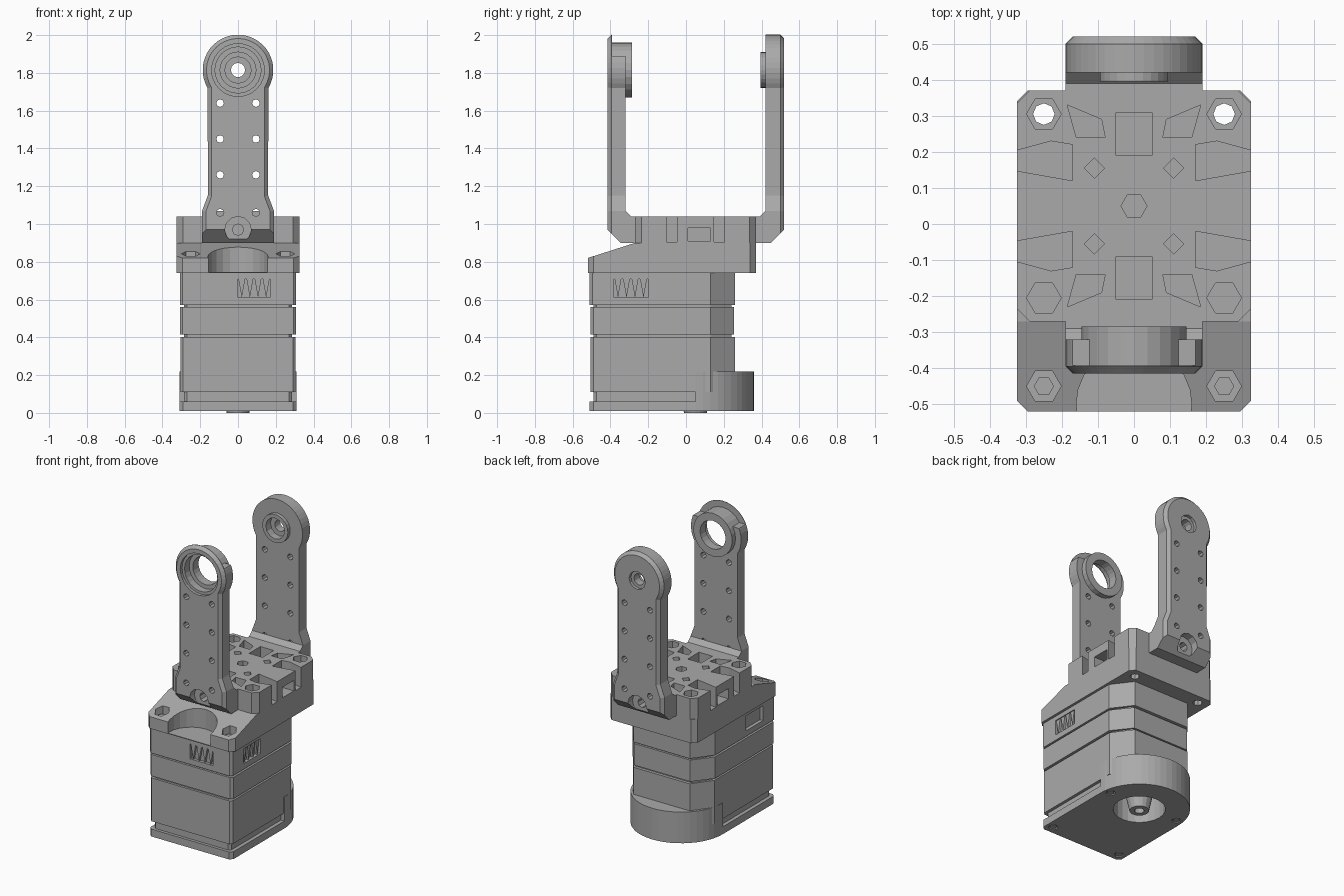
import bpy, bmesh
from math import sin, cos, radians

if "Cube" in bpy.data.objects:
    bpy.data.objects.remove(bpy.data.objects["Cube"], do_unlink=True)

grey = bpy.data.materials.new("plain grey")
grey.use_nodes = True
grey.diffuse_color = (0.4, 0.4, 0.4, 1)
grey.node_tree.nodes["Principled BSDF"].inputs["Base Color"].default_value = (0.4, 0.4, 0.4, 1)

CY = 0.05      # depth of the output axis
HEAD = 1.815   # height of the bracket pivot


def arc(cx, cy, r, a0=0, a1=360, n=24):
    """Points on an arc; a full turn leaves out the repeated end point."""
    steps = n if a1 - a0 == 360 else n + 1
    angles = [radians(a0 + (a1 - a0) * i / n) for i in range(steps)]
    return [(cx + r * cos(a), cy + r * sin(a)) for a in angles]


def rect(x0, x1, y0, y1, c=0):
    """Rectangle, with corner chamfers when c is given."""
    if not c:
        return [(x0, y0), (x1, y0), (x1, y1), (x0, y1)]
    return [(x0 + c, y0), (x1 - c, y0), (x1, y0 + c), (x1, y1 - c),
            (x1 - c, y1), (x0 + c, y1), (x0, y1 - c), (x0, y0 + c)]


def prism(name, pts, a, b, axis="z", bevel=0):
    """Extrude a 2D profile from a to b along an axis; bevel the rim at b."""
    place = {"z": lambda u, v, w: (u, v, w),
             "y": lambda u, v, w: (u, w, v),
             "x": lambda u, v, w: (w, u, v)}[axis]
    bm = bmesh.new()
    low = [bm.verts.new(place(u, v, a)) for u, v in pts]
    high = [bm.verts.new(place(u, v, b)) for u, v in pts]
    bm.faces.new(low)
    cap = bm.faces.new(high)
    for i in range(len(pts)):
        j = (i + 1) % len(pts)
        bm.faces.new((low[i], low[j], high[j], high[i]))
    bmesh.ops.recalc_face_normals(bm, faces=bm.faces)
    if bevel:
        bmesh.ops.bevel(bm, geom=list(cap.edges), offset=bevel, segments=1,
                        affect="EDGES", clamp_overlap=True)
    mesh = bpy.data.meshes.new(name)
    bm.to_mesh(mesh)
    bm.free()
    mesh.materials.append(grey)
    obj = bpy.data.objects.new(name, mesh)
    bpy.context.collection.objects.link(obj)
    return obj


def cut(obj, pts, a, b, axis="z"):
    """Subtract an extruded profile from an object."""
    cutter = prism("cutter", pts, a, b, axis)
    cutter.hide_render = True
    mod = obj.modifiers.new("cut", "BOOLEAN")
    mod.operation = "DIFFERENCE"
    mod.solver = "EXACT"
    mod.object = cutter
    bpy.context.view_layer.objects.active = obj
    bpy.ops.object.modifier_apply(modifier=mod.name)
    bpy.data.objects.remove(cutter, do_unlink=True)


def body_outline(w, front, back, c=0.015):
    return [(-w + c, front), (w - c, front), (w, front + c), (w, 0.13),
            (0.21, back), (-0.21, back), (-w, 0.13), (-w, front + c)]


# Motor housing: three stacked shells around an inset core
prism("housing_core", body_outline(0.285, -0.49, 0.24), 0.03, 0.72)
lower = prism("lower_housing", body_outline(0.305, -0.505, 0.26), 0.11, 0.402)
prism("middle_housing", body_outline(0.308, -0.505, 0.255), 0.415, 0.56)
upper = prism("upper_housing", body_outline(0.308, -0.51, 0.26), 0.572, 0.745)
for s in (-1, 1):
    cut(upper, rect(-0.38, -0.2, 0.61, 0.71), s * 0.27, s * 0.33, "x")
cut(upper, rect(0.0, 0.17, 0.61, 0.71), -0.53, -0.47, "y")

# Pointed ribs inside the connector openings
for i in range(4):
    y = -0.36 + i * 0.045
    prism("side_rib", [(y - 0.018, 0.71), (y + 0.018, 0.71), (y, 0.61)], 0.26, 0.302, "x")
    x = 0.02 + i * 0.043
    prism("front_rib", [(x - 0.018, 0.71), (x + 0.018, 0.71), (x, 0.61)], -0.505, -0.46, "y")

# Rounded bottom cover and idler boss
cover = prism("bottom_cover", rect(-0.31, 0.31, -0.51, -0.2, 0.02)[:3]
              + arc(0, CY, 0.31, 0, 180) + [(-0.31, -0.49)], 0.01, 0.06)
boss = prism("idler_boss", arc(0, CY, 0.31, 0, 180), 0.05, 0.22)
core = bpy.data.objects["housing_core"]
for part in (cover, boss, core, lower):
    cut(part, arc(0, CY, 0.16), -0.05, 0.17)
horn = prism("idler_horn", arc(0, CY, 0.1, n=16), 0.01, 0.18)
for v in horn.data.vertices:
    if v.co.z < 0.05:
        v.co.x *= 0.6
        v.co.y = CY + (v.co.y - CY) * 0.6
        v.co.z = 0.0
cut(horn, arc(0, CY, 0.03, n=12), -0.05, 0.08)

# Cover screws
for s in (-1, 1):
    for y in (-0.455, 0.09):
        cut(cover, arc(s * 0.262, y, 0.03, n=8), -0.02, 0.03)
        prism("cover_screw", arc(s * 0.262, y, 0.022, n=8), 0.012, 0.12)

# Mounting frame with a sloped nose and a round clearance in front
frame = prism("mounting_frame", [(-0.52, 0.74), (0.37, 0.74), (0.37, 0.9),
                                 (-0.27, 0.9), (-0.52, 0.82)], -0.325, 0.325, "x")
cut(frame, arc(0, -0.5, 0.16), 0.745, 1.0)
for s in (-1, 1):
    for y, d in ((-0.52, 1), (0.37, -1)):
        cut(frame, [(s * 0.34, y - d * 0.015), (s * 0.28, y - d * 0.015),
                    (s * 0.34, y + d * 0.045)], 0.7, 0.95)
    cut(frame, arc(s * 0.25, -0.45, 0.048, n=6), 0.79, 1.0)
    prism("frame_screw", arc(s * 0.25, -0.45, 0.028, n=6), 0.77, 0.81)
    cut(frame, arc(s * 0.25, 0.305, 0.03, n=8), 0.7, 1.0)

# Ribbed platform carrying the bracket
deck = prism("bracket_platform", rect(-0.325, 0.325, -0.27, 0.37, 0.035), 0.895, 1.04)
cut(deck, arc(0, CY, 0.036, n=6), 0.93, 1.1)
for sx in (-1, 1):
    cut(deck, rect(CY - 0.04, CY + 0.08, 0.91, 0.98), sx * 0.22, sx * 0.35, "x")
    for sy in (-1, 1):
        def corner(points):
            return [(sx * u, CY + sy * v) for u, v in points]
        cut(deck, corner([(0.17, 0.07), (0.34, 0.1), (0.34, 0.15), (0.23, 0.18),
                          (0.17, 0.17)]), 0.905, 1.1)
        cut(deck, corner([(0.08, 0.19), (0.16, 0.19), (0.185, 0.28), (0.09, 0.24)]), 0.92, 1.1)
        cut(deck, corner(arc(0.11, 0.105, 0.028, n=4)), 0.92, 1.1)
        cut(deck, corner(arc(0.25, 0.255, 0.048, n=6)), 0.95, 1.1)
        if sy > 0:
            cut(deck, corner(arc(0.25, 0.255, 0.03, n=8)), 0.85, 1.0)
for s in (-1, 1):
    cut(deck, rect(-0.05, 0.05, CY + s * 0.2 - 0.06, CY + s * 0.2 + 0.06), 0.93, 1.1)


def bracket_arm(name, inner, outer):
    """Upright arm with a round head, bolt holes and a chamfered foot."""
    s = 1 if outer > inner else -1
    side = [(0.19, 0.9), (0.19, 1.07), (0.16, 1.15)]
    outline = side + arc(0, HEAD, 0.187, -31, 211, 28) + [(-x, z) for x, z in reversed(side)]
    arm = prism(name, outline, inner, outer, "y", 0.02)
    cut(arm, [(outer - s * 0.075, 0.895), (outer + s * 0.005, 0.975),
              (outer + s * 0.005, 0.895)], -0.3, 0.3, "x")
    for x in (-0.095, 0.095):
        for z in (1.06, 1.26, 1.45, 1.64):
            cut(arm, arc(x, z, 0.02, n=8), inner - s * 0.05, outer + s * 0.05, "y")
    # foot screw pocket and its bolt hole
    cut(arm, arc(0, 0.97, 0.07, n=12), outer - s * 0.05, outer + s * 0.05, "y")
    cut(arm, arc(0, 0.97, 0.03, n=8), inner - s * 0.05, outer, "y")
    # block joining the foot to the platform
    foot = prism(name + "_foot", [(CY + s * 0.31, 0.9), (CY + s * 0.31, 1.04), (CY + s * 0.34, 1.04),
                                  (CY + s * 0.371, 1.07), (CY + s * 0.371, 0.9)], -0.19, 0.19, "x")
    cut(foot, arc(0, 0.97, 0.03, n=8), CY + s * 0.33, CY + s * 0.4, "y")
    return arm


# Front arm: open head holding a bearing ring
front = bracket_arm("front_arm", -0.32, -0.415)
cut(front, arc(0, HEAD, 0.14), -0.5, -0.2, "y")
cut(front, rect(-0.3, 0.3, 1.89, 2.1), -0.392, -0.3, "y")
ring = prism("bearing_ring", arc(0, HEAD, 0.145), -0.395, -0.285, "y")
cut(ring, arc(0, HEAD, 0.095), -0.5, -0.2, "y")
cut(ring, arc(0, HEAD, 0.122), -0.5, -0.345, "y")

# Rear arm: solid head with a hollow pivot boss
rear = bracket_arm("rear_arm", 0.42, 0.52)
pivot = prism("pivot_boss", arc(0, HEAD, 0.095), 0.43, 0.395, "y")
for part in (rear, pivot):
    cut(part, arc(0, HEAD, 0.038, n=12), 0.3, 0.6, "y")
    cut(part, arc(0, HEAD, 0.07, n=12), 0.3, 0.445, "y")
cut(rear, arc(0, HEAD, 0.06, n=12), 0.5, 0.6, "y")
